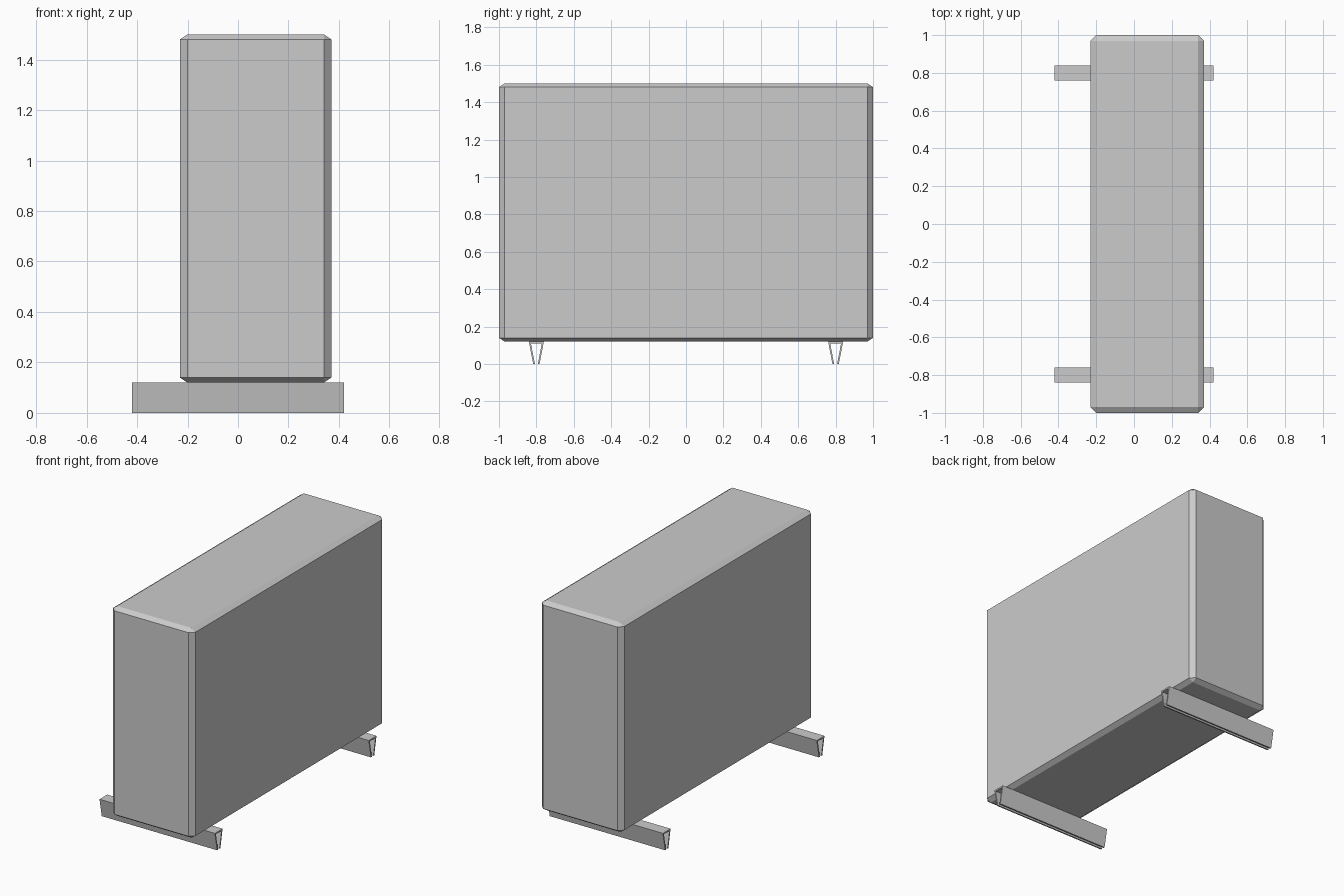
import bpy
import bmesh

if "Cube" in bpy.data.objects:
    bpy.data.objects.remove(bpy.data.objects["Cube"], do_unlink=True)

grey = bpy.data.materials.new("light grey")
grey.use_nodes = True
grey.diffuse_color = (0.6, 0.6, 0.6, 1)
grey.node_tree.nodes["Principled BSDF"].inputs["Base Color"].default_value = (0.6, 0.6, 0.6, 1)


def add_object(name, bm):
    bmesh.ops.recalc_face_normals(bm, faces=bm.faces)
    mesh = bpy.data.meshes.new(name)
    bm.to_mesh(mesh)
    bm.free()
    mesh.materials.append(grey)
    obj = bpy.data.objects.new(name, mesh)
    bpy.context.collection.objects.link(obj)
    return obj


# Casing: chamfered box, with the chamfer squashed vertically
squash = 2 / 3
bm = bmesh.new()
bmesh.ops.create_cube(bm, size=1)
bmesh.ops.scale(bm, vec=(0.6, 2, 1.38 / squash), verts=bm.verts)
bmesh.ops.bevel(bm, geom=bm.edges[:], offset=0.03, segments=1, affect='EDGES')
bmesh.ops.scale(bm, vec=(1, 1, squash), verts=bm.verts)
casing = add_object("casing", bm)
casing.location = (0.07, 0, 0.81)


# Support rails: tapered channels, open underneath
def add_rail(name, y):
    half = [(0.04, 0.12), (0.017, 0), (0.008, 0), (0.029, 0.11)]
    profile = half + [(-a, z) for a, z in reversed(half)]
    bm = bmesh.new()
    verts = [bm.verts.new((-0.42, y + a, z)) for a, z in profile]
    end = bm.faces.new(verts)
    solid = bmesh.ops.extrude_face_region(bm, geom=[end], use_keep_orig=True)
    moved = [v for v in solid["geom"] if isinstance(v, bmesh.types.BMVert)]
    bmesh.ops.translate(bm, vec=(0.84, 0, 0), verts=moved)
    add_object(name, bm)


add_rail("front_rail", -0.8)
add_rail("back_rail", 0.8)
